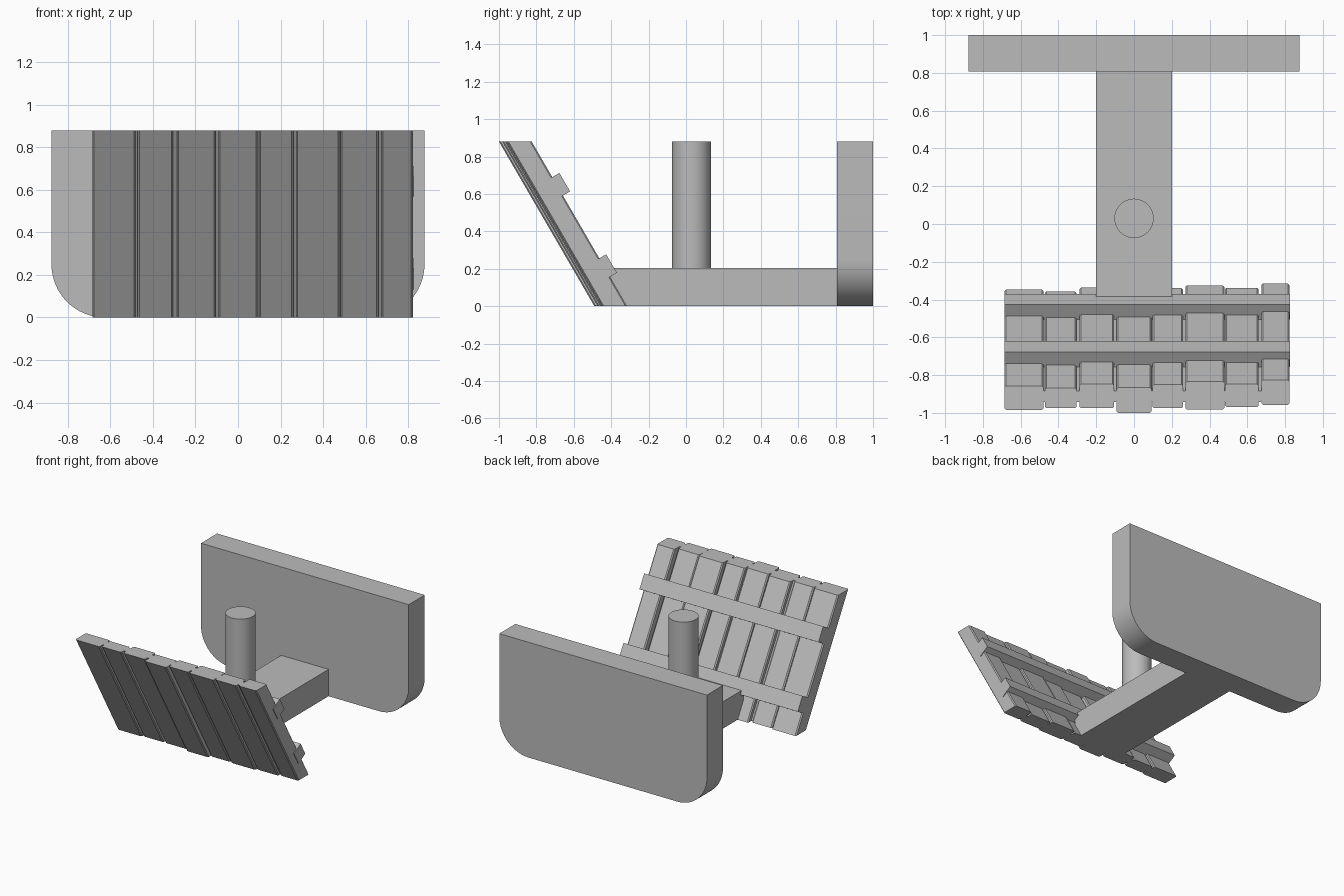
import bpy, bmesh, math
from mathutils import Vector

cube = bpy.data.objects.get("Cube")
if cube:
    bpy.data.objects.remove(cube, do_unlink=True)

grey = bpy.data.materials.new("plain_grey")
grey.use_nodes = True
grey.diffuse_color = (0.5, 0.5, 0.5, 1)
grey.node_tree.nodes["Principled BSDF"].inputs["Base Color"].default_value = (0.5, 0.5, 0.5, 1)

HEIGHT = 0.88
LEAN = Vector((0, -0.51, HEIGHT))          # run of the leaning panel from floor to top


def prism(name, points, sweep, smooth=False):
    """Extrude a flat outline along a vector."""
    bm = bmesh.new()
    face = bm.faces.new([bm.verts.new(p) for p in points])
    new = bmesh.ops.extrude_face_region(bm, geom=[face])["geom"]
    bmesh.ops.translate(bm, verts=[v for v in new if isinstance(v, bmesh.types.BMVert)], vec=sweep)
    bmesh.ops.recalc_face_normals(bm, faces=bm.faces)
    mesh = bpy.data.meshes.new(name)
    bm.to_mesh(mesh)
    bm.free()
    obj = bpy.data.objects.new(name, mesh)
    bpy.context.collection.objects.link(obj)
    mesh.materials.append(grey)
    if smooth:
        bpy.ops.object.select_all(action='DESELECT')
        obj.select_set(True)
        bpy.context.view_layer.objects.active = obj
        bpy.ops.object.shade_smooth_by_angle(angle=math.radians(30))
    return obj


def rect(x0, x1, y0, y1):
    return [(x0, y0, 0), (x1, y0, 0), (x1, y1, 0), (x0, y1, 0)]


def eased_rect(x0, x1, y0, y1, c=0.008):
    """Rectangle with small cut corners."""
    return [(x0 + c, y0, 0), (x1 - c, y0, 0), (x1, y0 + c, 0), (x1, y1 - c, 0),
            (x1 - c, y1, 0), (x0 + c, y1, 0), (x0, y1 - c, 0), (x0, y0 + c, 0)]


# Leaning planks: left edge, right edge, front and back at the floor
planks = [
    (-0.685, -0.480, -0.475, -0.347),
    (-0.472, -0.305, -0.465, -0.358),
    (-0.288, -0.105, -0.465, -0.337),
    (-0.092, 0.092, -0.490, -0.355),
    (0.098, 0.260, -0.465, -0.340),
    (0.272, 0.478, -0.472, -0.325),
    (0.482, 0.660, -0.458, -0.338),
    (0.674, 0.822, -0.447, -0.315),
]
for i, p in enumerate(planks):
    prism(f"plank_{i + 1}", eased_rect(*p), LEAN)

# Tongue joining the planks
prism("plank_tongue", rect(-0.67, 0.81, -0.432, -0.375), LEAN)

# Two battens across the back of the planks
up = Vector((0, -0.5, 0.866))
out = Vector((0, 0.866, 0.5))
for name, y, z in (("lower_batten", -0.438, 0.205), ("upper_batten", -0.688, 0.64)):
    mid = Vector((-0.685, y, z))
    corners = [mid + up * a * 0.057 + out * b * 0.046
               for a, b in ((-1, -1), (1, -1), (1, 1), (-1, 1))]
    prism(name, corners, Vector((1.512, 0, 0)))

# Floor beam
prism("floor_beam", rect(-0.2, 0.2, -0.41, 0.82), Vector((0, 0, 0.205)))

# Upright post
ring = [(0.104 * math.cos(math.tau * i / 48), 0.03 + 0.104 * math.sin(math.tau * i / 48), 0.1)
        for i in range(48)]
prism("post", ring, Vector((0, 0, HEIGHT - 0.1)), smooth=True)

# Back board with rounded lower corners
HALF, R, STEPS = 0.877, 0.25, 16
arc = [(HALF - R + R * math.sin(t), R - R * math.cos(t))
       for t in (math.pi / 2 * i / STEPS for i in range(STEPS + 1))]
side = arc + [(HALF, HEIGHT)]
outline = side + [(-x, z) for x, z in reversed(side)]
prism("back_board", [(x, 0.807, z) for x, z in outline], Vector((0, 0.193, 0)), smooth=True)
